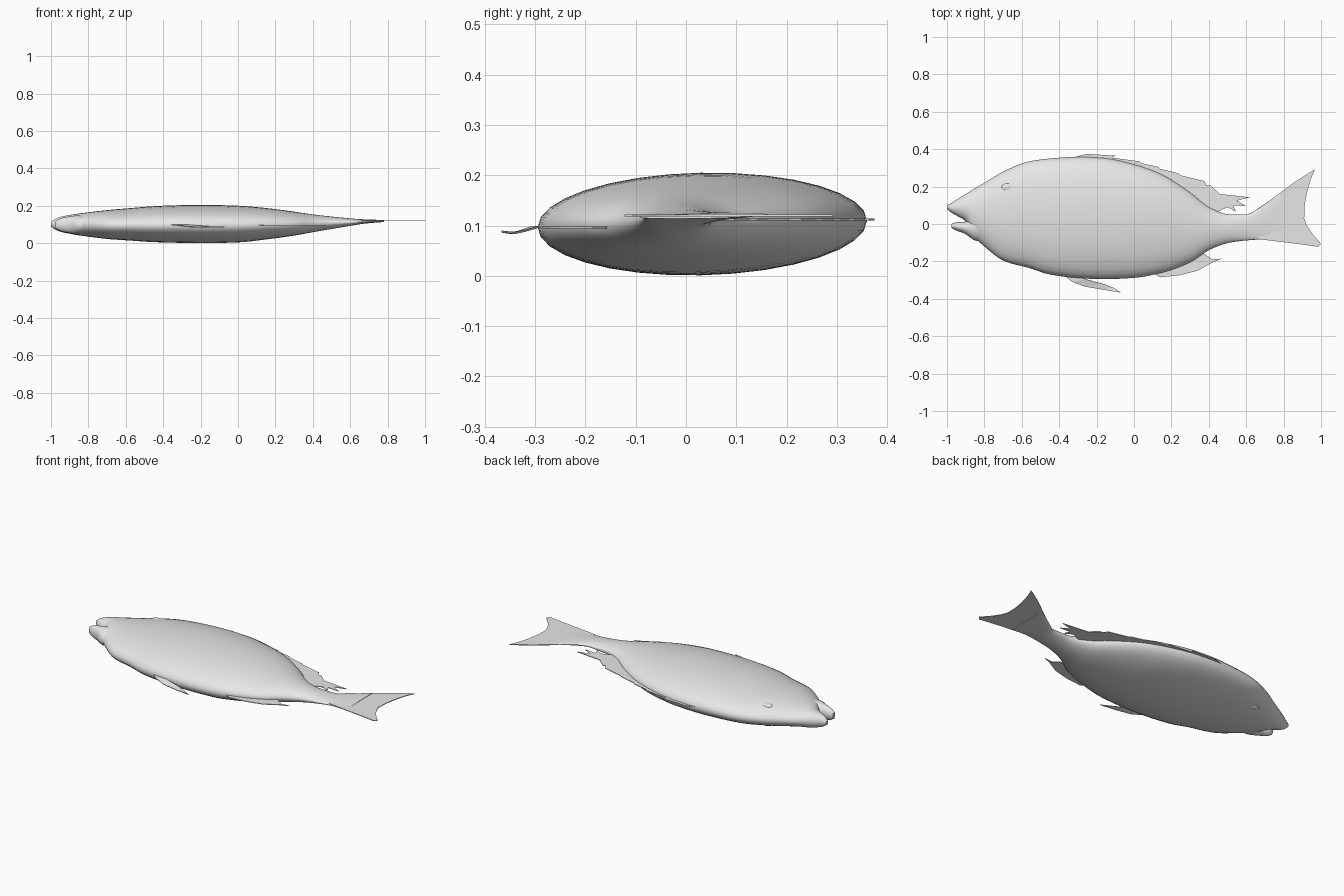
import bpy, bmesh, math

skin = bpy.data.materials.new("pale_grey")
skin.diffuse_color = (0.8, 0.8, 0.8, 1)


def add_object(name, bm, smooth=True):
    bmesh.ops.recalc_face_normals(bm, faces=bm.faces)
    mesh = bpy.data.meshes.new(name)
    bm.to_mesh(mesh)
    bm.free()
    mesh.materials.append(skin)
    obj = bpy.data.objects.new(name, mesh)
    bpy.context.collection.objects.link(obj)
    if smooth:
        bpy.ops.object.select_all(action='DESELECT')
        obj.select_set(True)
        bpy.context.view_layer.objects.active = obj
        bpy.ops.object.shade_smooth_by_angle(angle=math.radians(50))
    return obj


def tangent(rows, i, k):
    """Slope of column k against x at row i, flat at turning points."""
    if i == 0 or i == len(rows) - 1:
        a, b = (0, 1) if i == 0 else (i - 1, i)
        return (rows[b][k] - rows[a][k]) / (rows[b][0] - rows[a][0])
    s0 = (rows[i][k] - rows[i - 1][k]) / (rows[i][0] - rows[i - 1][0])
    s1 = (rows[i + 1][k] - rows[i][k]) / (rows[i + 1][0] - rows[i][0])
    return 0 if s0 * s1 <= 0 else 2 * s0 * s1 / (s0 + s1)


def refine(rows, steps):
    """Smooth in-between stations along x."""
    out = []
    for i in range(len(rows) - 1):
        a, b = rows[i], rows[i + 1]
        h = b[0] - a[0]
        for s in range(steps):
            t = s / steps
            row = [a[0] + h * t]
            for k in range(1, len(a)):
                row.append((2*t**3 - 3*t*t + 1) * a[k] + (t**3 - 2*t*t + t) * h * tangent(rows, i, k)
                           + (3*t*t - 2*t**3) * b[k] + (t**3 - t*t) * h * tangent(rows, i + 1, k))
            out.append(row)
    return out + [list(rows[-1])]


def loft(name, rows, steps=4, sides=32):
    """Oval rings through stations of (x, low y, high y, half thickness, mid z)."""
    bm = bmesh.new()
    rings = []
    for x, lo, hi, half, mid in refine(rows, steps):
        ring = []
        for j in range(sides):
            a = 2 * math.pi * j / sides
            y = (lo + hi) / 2 + (hi - lo) / 2 * math.cos(a)
            ring.append(bm.verts.new((x, y, mid + half * math.sin(a) + 0.02 * (y - 0.03))))
        rings.append(ring)
    for r, q in zip(rings, rings[1:]):
        for j in range(sides):
            n = (j + 1) % sides
            bm.faces.new((r[j], r[n], q[n], q[j]))
    bm.faces.new(rings[0])
    bm.faces.new(rings[-1])
    return add_object(name, bm)


def fin(name, outline, thickness=0.004):
    """Thin plate from an outline of (x, y, z)."""
    bm = bmesh.new()
    face = bm.faces.new([bm.verts.new(p) for p in outline])
    bmesh.ops.triangulate(bm, faces=[face])
    obj = add_object(name, bm, False)
    mod = obj.modifiers.new("thickness", 'SOLIDIFY')
    mod.thickness = thickness
    mod.offset = 0
    return obj


def flat(points, z):
    return [(x, y, z) for x, y in points]


# Body with upper jaw, running into the tail stalk
loft("body", [
    (-1.0, 0.08, 0.10, 0.012, 0.10),
    (-0.975, 0.06, 0.113, 0.03, 0.10),
    (-0.94, 0.04, 0.136, 0.042, 0.10),
    (-0.90, 0.015, 0.16, 0.05, 0.10),
    (-0.86, -0.06, 0.185, 0.057, 0.10),
    (-0.80, -0.12, 0.22, 0.065, 0.10),
    (-0.69, -0.20, 0.285, 0.078, 0.10),
    (-0.56, -0.235, 0.335, 0.088, 0.101),
    (-0.45, -0.27, 0.35, 0.096, 0.102),
    (-0.29, -0.29, 0.36, 0.101, 0.103),
    (-0.16, -0.295, 0.353, 0.102, 0.103),
    (0.0, -0.288, 0.32, 0.098, 0.103),
    (0.15, -0.26, 0.265, 0.084, 0.105),
    (0.30, -0.205, 0.17, 0.064, 0.106),
    (0.41, -0.135, 0.085, 0.046, 0.108),
    (0.51, -0.10, 0.052, 0.032, 0.111),
    (0.60, -0.088, 0.052, 0.02, 0.114),
    (0.68, -0.083, 0.095, 0.011, 0.117),
    (0.78, -0.093, 0.165, 0.005, 0.119),
    (0.88, -0.107, 0.235, 0.002, 0.12),
][:-1])

# Lower jaw, leaving an open mouth
loft("lower_jaw", [
    (-0.975, -0.022, 0.0, 0.02, 0.10),
    (-0.95, -0.035, 0.01, 0.034, 0.10),
    (-0.905, -0.052, 0.012, 0.044, 0.10),
    (-0.85, -0.088, 0.05, 0.05, 0.10),
    (-0.78, -0.10, 0.10, 0.04, 0.10),
])

# Forked tail fin
fin("tail_fin", flat([
    (0.66, -0.08), (0.78, -0.095), (0.88, -0.107), (0.985, -0.122), (1.0, -0.105),
    (0.955, -0.055), (0.925, -0.01), (0.91, 0.03), (0.912, 0.10), (0.925, 0.17),
    (0.945, 0.24), (0.968, 0.292), (0.93, 0.27), (0.86, 0.225), (0.78, 0.165),
    (0.72, 0.12), (0.66, 0.08)], 0.12))

# Ragged dorsal fin, its root buried in the back
fin("dorsal_fin", flat([
    (-0.33, 0.355), (-0.25, 0.375), (-0.10, 0.365), (-0.12, 0.355), (0.03, 0.335),
    (0.04, 0.325), (0.13, 0.305), (0.14, 0.295), (0.24, 0.27), (0.25, 0.26),
    (0.375, 0.23), (0.39, 0.205), (0.41, 0.205), (0.46, 0.16), (0.62, 0.143),
    (0.55, 0.125), (0.60, 0.095), (0.53, 0.10), (0.545, 0.065), (0.50, 0.09),
    (0.43, 0.06), (0.34, 0.11), (0.22, 0.18), (0.10, 0.25), (-0.05, 0.31),
    (-0.25, 0.335)], 0.112))

# Anal fin
fin("anal_fin", flat([
    (0.08, -0.25), (0.14, -0.285), (0.24, -0.275), (0.34, -0.25), (0.42, -0.205),
    (0.47, -0.185), (0.42, -0.19), (0.36, -0.15), (0.20, -0.22)], 0.096))

# Pelvic fin, curling to one side
fin("pelvic_fin", [
    (-0.38, -0.27, 0.098), (-0.33, -0.31, 0.096), (-0.26, -0.335, 0.087),
    (-0.17, -0.35, 0.085), (-0.07, -0.367, 0.088), (-0.11, -0.34, 0.085),
    (-0.17, -0.318, 0.09), (-0.26, -0.295, 0.097), (-0.28, -0.27, 0.098)])

# Eyes, low bumps on both flanks
for label, z in (("upper_eye", 0.158), ("lower_eye", 0.05)):
    bpy.ops.mesh.primitive_uv_sphere_add(segments=24, ring_count=12, radius=1, location=(-0.675, 0.195, z))
    eye = bpy.context.object
    eye.name = label
    eye.scale = (0.034, 0.022, 0.012)
    eye.data.materials.append(skin)
    bpy.ops.object.shade_smooth()
